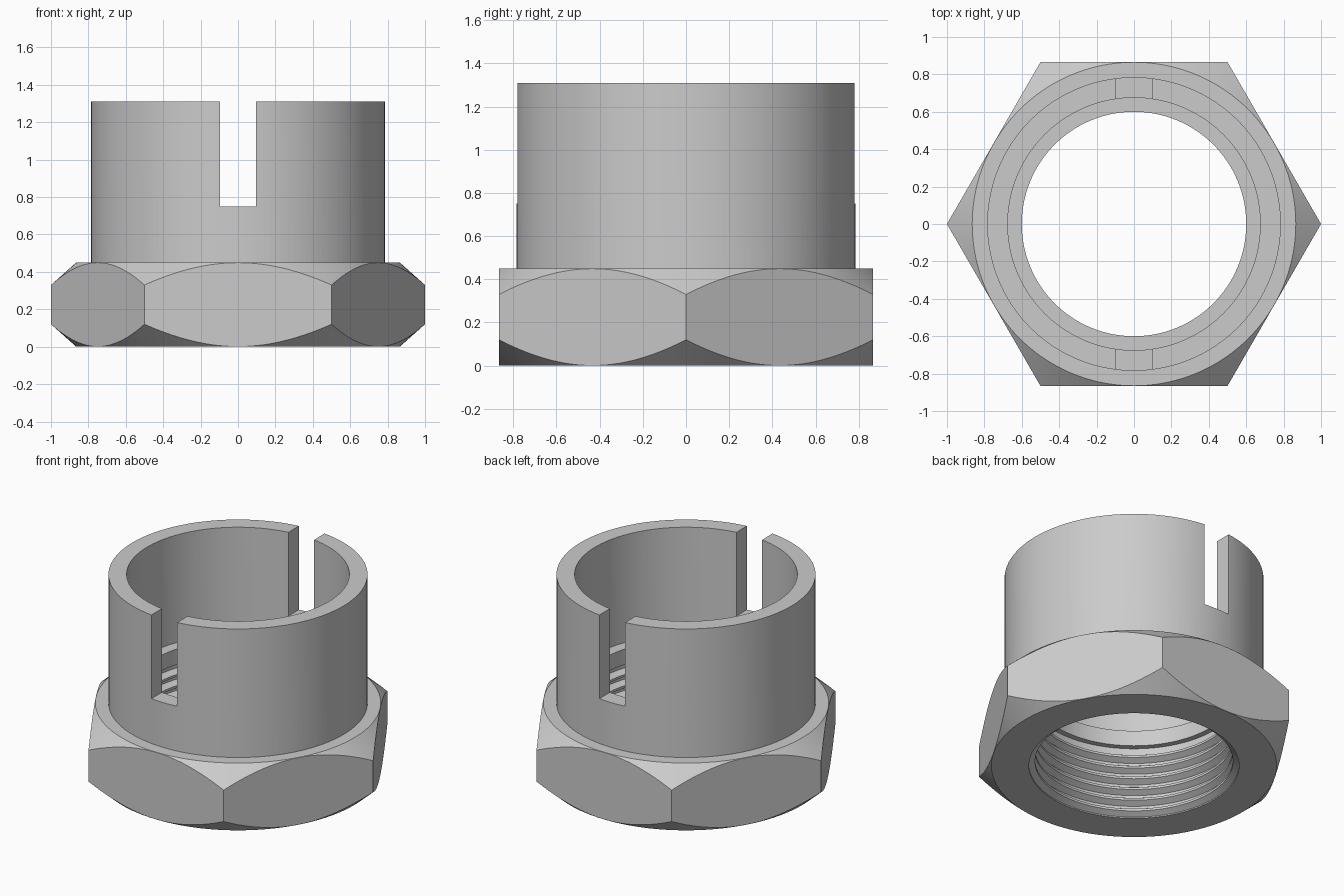
import bpy
import bmesh
import math
from mathutils import Matrix

cube = bpy.data.objects.get("Cube")
if cube:
    bpy.data.objects.remove(cube, do_unlink=True)

STEPS = 144
HEIGHT = 1.31
NUT_TOP = 0.45
CORNER_R = 1.0
FLAT_R = 0.865

# Plain metal
steel = bpy.data.materials.new("light_grey_metal")
steel.use_nodes = True
grey = (0.6, 0.6, 0.6, 1)
steel.diffuse_color = grey
steel.node_tree.nodes["Principled BSDF"].inputs["Base Color"].default_value = grey


def finish(name, bm):
    bmesh.ops.recalc_face_normals(bm, faces=bm.faces)
    mesh = bpy.data.meshes.new(name)
    bm.to_mesh(mesh)
    bm.free()
    mesh.materials.append(steel)
    obj = bpy.data.objects.new(name, mesh)
    bpy.context.collection.objects.link(obj)
    return obj


def lathe(name, profile, steps=STEPS):
    """Revolve (radius, z) points, closed on the axis at both ends."""
    bm = bmesh.new()
    points = [(0, profile[0][1])] + profile + [(0, profile[-1][1])]
    verts = [bm.verts.new((r, 0, z)) for r, z in points]
    edges = [bm.edges.new(pair) for pair in zip(verts, verts[1:])]
    bmesh.ops.spin(bm, geom=verts + edges, cent=(0, 0, 0), axis=(0, 0, 1),
                   angle=math.tau, steps=steps, use_duplicate=False)
    bmesh.ops.remove_doubles(bm, verts=bm.verts, dist=1e-5)
    return finish(name, bm)


def combine(target, tool, operation):
    """Apply a boolean and discard the tool."""
    bpy.context.view_layer.objects.active = target
    mod = target.modifiers.new(operation.lower(), "BOOLEAN")
    mod.operation = operation
    mod.solver = "EXACT"
    mod.object = tool
    bpy.ops.object.modifier_apply(modifier=mod.name)
    bpy.data.objects.remove(tool, do_unlink=True)


# Hexagonal base, its corners trimmed by a double cone
nut = lathe("slotted_hex_nut", [(CORNER_R, -0.1), (CORNER_R, 0.6)], 6)
middle = NUT_TOP / 2
chamfer_r = FLAT_R + middle * (CORNER_R - FLAT_R) / 0.12
combine(nut, lathe("chamfer_cutter", [(FLAT_R, 0), (chamfer_r, middle),
                                      (FLAT_R, NUT_TOP)]), "INTERSECT")

# Round collar
combine(nut, lathe("collar", [(0.785, 0.2), (0.785, HEIGHT)]), "UNION")

# Threaded bore, relief groove, lip and wide upper bore
CREST, ROOT, PITCH = 0.6, 0.637, 0.075
bore = [(ROOT, -0.1)]
for turn in range(6):
    z = turn * PITCH
    bore += [(ROOT, z + 0.008), (CREST, z + 0.03),
             (CREST, z + 0.045), (ROOT, z + 0.067)]
bore += [(ROOT, 0.486), (CREST, 0.486), (CREST, 0.59),
         (0.675, 0.59), (0.675, HEIGHT + 0.1)]
combine(nut, lathe("bore_cutter", bore), "DIFFERENCE")

# Slots through the front and back of the collar
bm = bmesh.new()
bmesh.ops.create_cube(bm, size=1, matrix=Matrix.Translation((0, 0, 1.25))
                      @ Matrix.Diagonal((0.19, 3, 1, 1)))
combine(nut, finish("slot_cutter", bm), "DIFFERENCE")

# Smooth curved walls, keep machined edges crisp
bpy.ops.object.select_all(action="DESELECT")
nut.select_set(True)
bpy.context.view_layer.objects.active = nut
bpy.ops.object.shade_smooth_by_angle(angle=math.radians(25))
